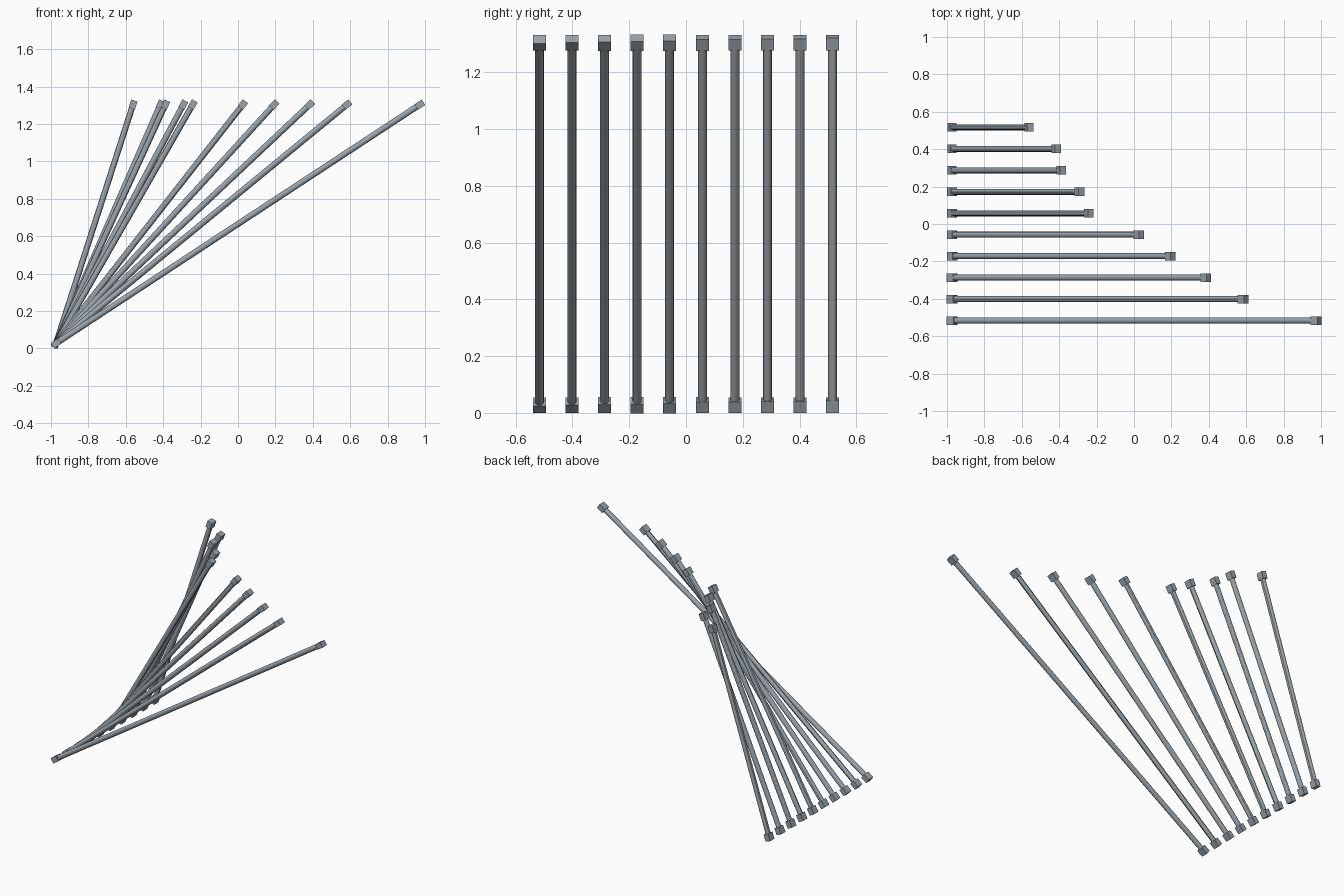
import bpy
from mathutils import Vector

cube = bpy.data.objects.get("Cube")
if cube:
    bpy.data.objects.remove(cube, do_unlink=True)

steel = bpy.data.materials.new("blue_grey_steel")
steel.use_nodes = True
colour = (0.32, 0.37, 0.41, 1)
steel.diffuse_color = colour
steel.node_tree.nodes["Principled BSDF"].inputs["Base Color"].default_value = colour

CAP = (0.035, 0.046, 0.045)
ROD_RADIUS = 0.016
FOOT_X, FOOT_Z, TOP_Z = -0.973, 0.027, 1.304
SPACING = 0.1148
# Upper end of each rod along x, from front to back
TOP_X = [0.973, 0.583, 0.384, 0.194, 0.026, -0.242, -0.292, -0.388, -0.415, -0.561]


def finish(name):
    obj = bpy.context.object
    obj.name = name
    obj.data.materials.append(steel)
    return obj


def end_block(name, centre, angle):
    bpy.ops.mesh.primitive_cube_add(size=1, location=centre, rotation=(0, angle, 0))
    finish(name).scale = CAP


for i, top_x in enumerate(TOP_X):
    y = (i - (len(TOP_X) - 1) / 2) * SPACING
    foot = Vector((FOOT_X, y, FOOT_Z))
    top = Vector((top_x, y, TOP_Z))
    axis = top - foot
    angle = Vector((0, 0, 1)).rotation_difference(axis).angle

    # Slanted round rod
    bpy.ops.mesh.primitive_cylinder_add(vertices=12, radius=ROD_RADIUS, depth=axis.length,
                                        location=(foot + top) / 2, rotation=(0, angle, 0))
    finish(f"rod_{i + 1}")
    bpy.ops.object.shade_smooth_by_angle()

    # Block at each end, turned with the rod
    end_block(f"foot_block_{i + 1}", foot, angle)
    end_block(f"top_block_{i + 1}", top, angle)
